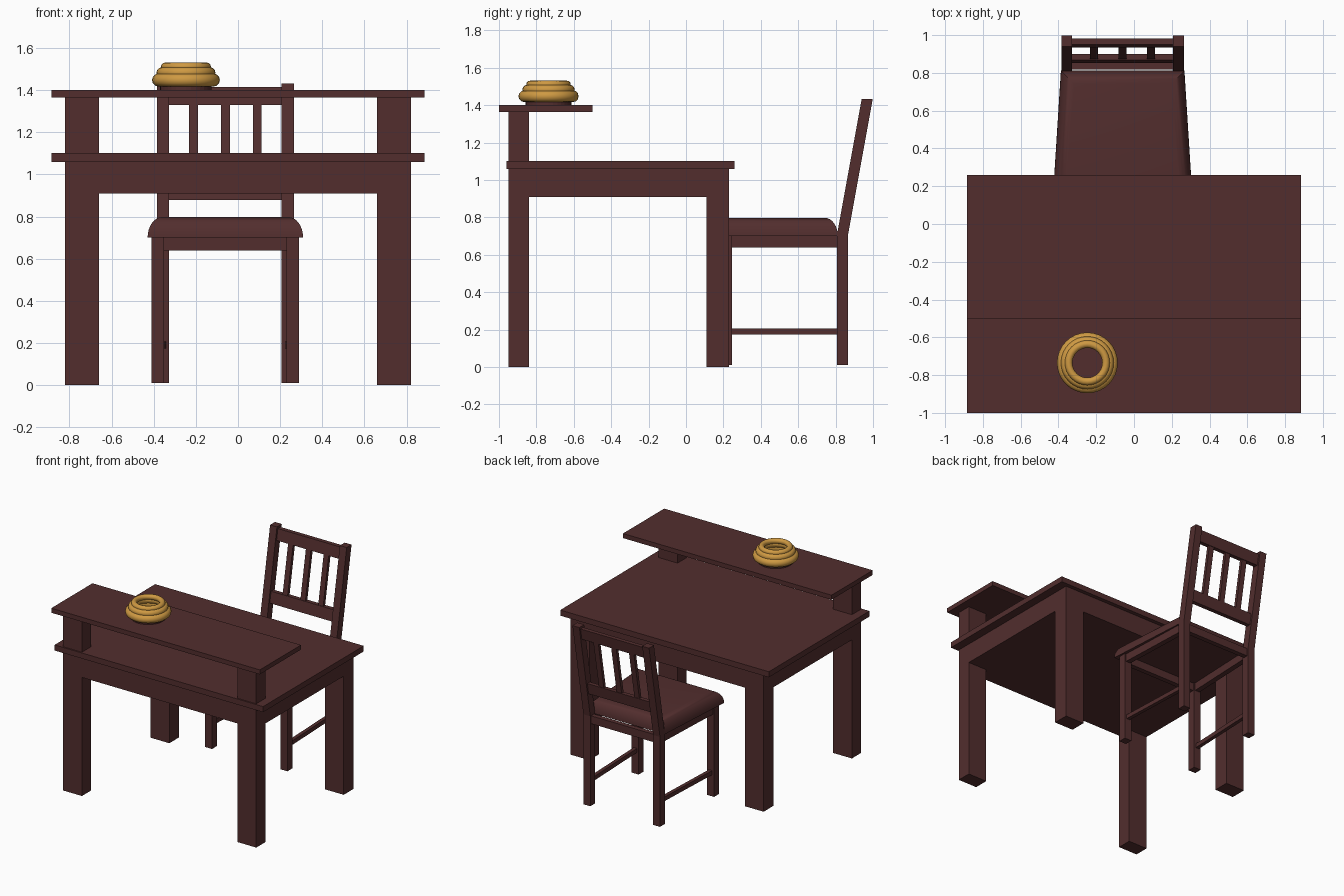
import bpy, bmesh, math

if "Cube" in bpy.data.objects:
    bpy.data.objects.remove(bpy.data.objects["Cube"])


def material(name, rgb):
    m = bpy.data.materials.new(name)
    m.diffuse_color = (*rgb, 1)
    m.use_nodes = True
    m.node_tree.nodes["Principled BSDF"].inputs["Base Color"].default_value = m.diffuse_color
    return m


WOOD = material("dark_wood", (0.085, 0.027, 0.027))
GOLD = material("gold", (0.62, 0.32, 0.055))


def finish(name, bm, mat):
    bmesh.ops.recalc_face_normals(bm, faces=bm.faces)
    me = bpy.data.meshes.new(name)
    bm.to_mesh(me)
    bm.free()
    me.materials.append(mat)
    ob = bpy.data.objects.new(name, me)
    bpy.context.collection.objects.link(ob)
    return ob


def loft(name, rings, mat=WOOD):
    """Skin closed rings of points and cap both ends."""
    bm = bmesh.new()
    loops = [[bm.verts.new(p) for p in r] for r in rings]
    n = len(loops[0])
    for a, b in zip(loops, loops[1:]):
        for i in range(n):
            j = (i + 1) % n
            bm.faces.new((a[i], a[j], b[j], b[i]))
    bm.faces.new(loops[0])
    bm.faces.new(loops[-1])
    return finish(name, bm, mat)


def rect(x0, x1, y0, y1, z):
    return [(x0, y0, z), (x1, y0, z), (x1, y1, z), (x0, y1, z)]


def box(name, x0, x1, y0, y1, z0, z1, lean=0.0):
    """Box whose top may be shifted backwards by lean."""
    return loft(name, [rect(x0, x1, y0, y1, z0),
                       rect(x0, x1, y0 + lean, y1 + lean, z1)])


def smooth(ob, angle=40):
    bpy.ops.object.select_all(action='DESELECT')
    ob.select_set(True)
    bpy.context.view_layer.objects.active = ob
    bpy.ops.object.shade_smooth_by_angle(angle=math.radians(angle))


# Desk
box("desk_top", -0.885, 0.885, -0.96, 0.26, 1.06, 1.103)
box("desk_body", -0.82, 0.82, -0.95, 0.23, 0.91, 1.06)
box("raised_shelf", -0.885, 0.885, -1.0, -0.5, 1.365, 1.40)
for side, x in (("left", -0.82), ("right", 0.66)):
    box(f"desk_front_leg_{side}", x, x + 0.16, -0.95, -0.84, 0, 0.91)
    box(f"desk_back_leg_{side}", x, x + 0.16, 0.11, 0.23, 0, 0.91)
    box(f"shelf_support_{side}", x, x + 0.16, -0.95, -0.84, 1.10, 1.365)

# Chair, centred on CX
CX = -0.06
SLOPE = 0.133 / 0.73   # backward lean of the backrest


def back_y(z):
    return 0.836 + (z - 0.70) * SLOPE


for side, s in (("left", -1), ("right", 1)):
    fx, bx = CX + s * 0.32, CX + s * 0.296
    box(f"chair_front_leg_{side}", fx - 0.03, fx + 0.03, 0.185, 0.245, 0.01, 0.70)
    box(f"chair_back_leg_{side}", bx - 0.029, bx + 0.029, 0.806, 0.865, 0.01, 0.70)
    box(f"back_post_{side}", bx - 0.029, bx + 0.029, 0.806, 0.865, 0.70, 1.432, 0.133)
    # Side rail and stretcher follow the taper of the seat
    for part, t, z0, z1 in (("seat_rail", 0.02, 0.64, 0.70), ("stretcher", 0.014, 0.175, 0.207)):
        loft(f"{part}_{side}", [
            [(fx - t, 0.22, z0), (fx + t, 0.22, z0), (fx + t, 0.22, z1), (fx - t, 0.22, z1)],
            [(bx - t, 0.82, z0), (bx + t, 0.82, z0), (bx + t, 0.82, z1), (bx - t, 0.82, z1)]])
box("seat_rail_front", CX - 0.3, CX + 0.3, 0.198, 0.235, 0.64, 0.70)
box("seat_rail_back", CX - 0.28, CX + 0.28, 0.818, 0.855, 0.64, 0.70)

# Backrest rails and slats
for name, z0, z1 in (("back_rail_lower", 0.88, 0.965), ("back_rail_upper", 1.33, 1.415)):
    y = back_y(z0)
    box(name, CX - 0.28, CX + 0.28, y - 0.016, y + 0.016, z0, z1, (z1 - z0) * SLOPE)
for i in (-1, 0, 1):
    x, y = CX + i * 0.151, back_y(0.95)
    box(f"back_slat_{i + 2}", x - 0.021, x + 0.021, y - 0.012, y + 0.012,
        0.95, 1.34, 0.39 * SLOPE)

# Padded seat: tapered outline with a quarter-round edge
rings = []
for k in range(9):
    a = k / 8 * math.pi / 2
    d, z = 0.07 * (1 - math.cos(a)), 0.70 + 0.098 * math.sin(a)
    wf, wb = 0.369 - d, 0.327 - d
    rings.append([(CX - wf, 0.15 + d, z), (CX + wf, 0.15 + d, z),
                  (CX + wb, 0.812 - d, z), (CX - wb, 0.812 - d, z)])
smooth(loft("seat_cushion", rings))

# Ringed bowl on a dark foot
BX, BY = -0.247, -0.735
loft("bowl_foot", [[(BX + 0.122 * math.cos(i * math.tau / 32),
                     BY + 0.122 * math.sin(i * math.tau / 32), z) for i in range(32)]
                   for z in (1.40, 1.43)])
for name, R, r, z in (("bowl_ring_lower", 0.13, 0.031, 1.448),
                      ("bowl_ring_middle", 0.114, 0.026, 1.483),
                      ("bowl_ring_upper", 0.099, 0.02, 1.511)):
    bpy.ops.mesh.primitive_torus_add(major_radius=R, minor_radius=r, major_segments=32,
                                     minor_segments=12, location=(BX, BY, z))
    ob = bpy.context.object
    ob.name = name
    ob.data.materials.append(GOLD)
    smooth(ob)
